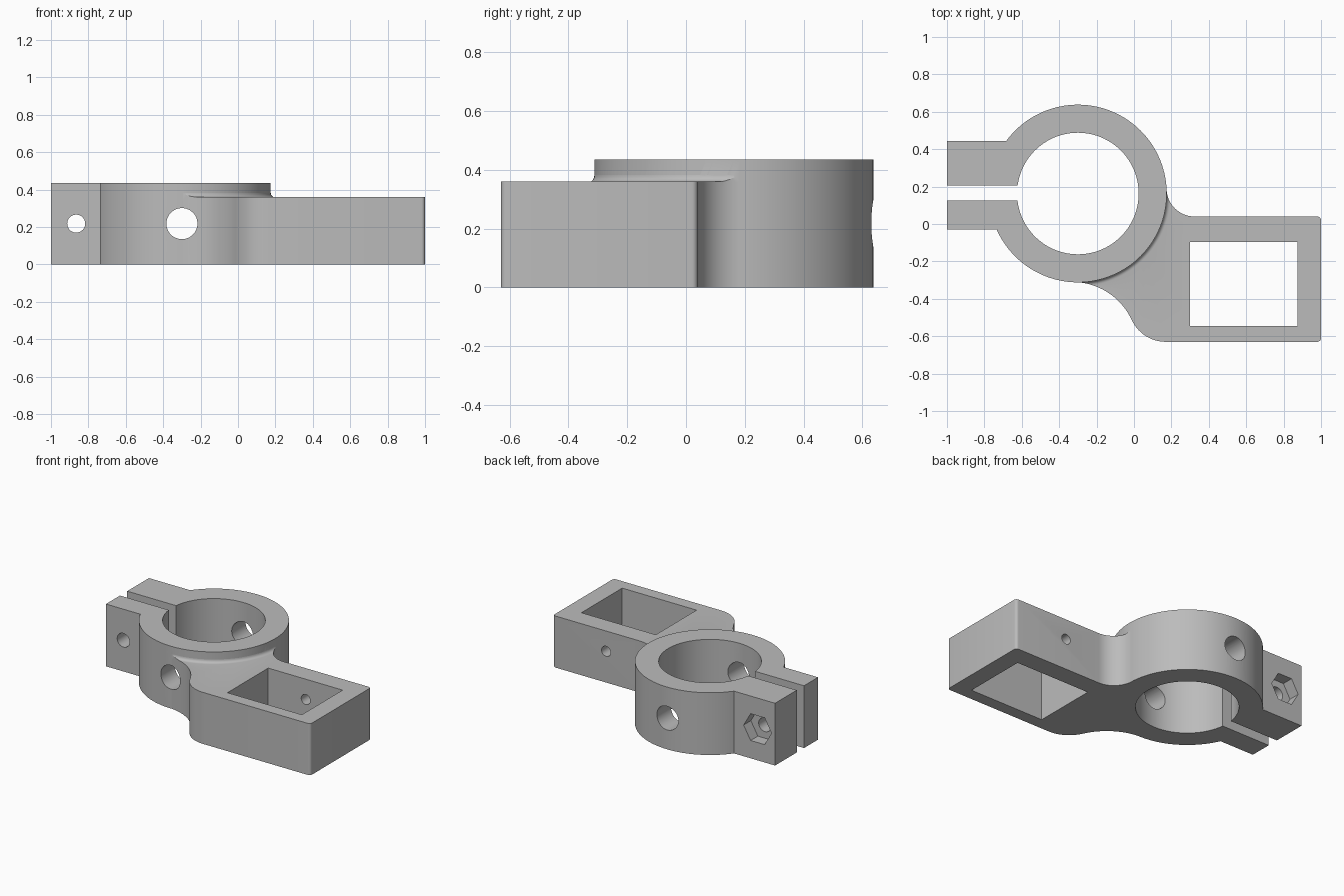
import bpy, bmesh
from math import cos, sin, pi, radians
from mathutils import Matrix, Vector

if "Cube" in bpy.data.objects:
    bpy.data.objects.remove(bpy.data.objects["Cube"], do_unlink=True)

grey = bpy.data.materials.new("plain_grey")
grey.use_nodes = True
GREY = (0.5, 0.5, 0.5, 1)
grey.diffuse_color = GREY
grey.node_tree.nodes["Principled BSDF"].inputs["Base Color"].default_value = GREY

CX, CY = -0.30, 0.163        # clamp centre
R, BORE = 0.475, 0.325       # clamp radii
TALL, LOW = 0.435, 0.36      # clamp and arm heights
MID = 0.218                  # height of all cross holes


def new_object(name, bm):
    bmesh.ops.recalc_face_normals(bm, faces=bm.faces)
    mesh = bpy.data.meshes.new(name)
    bm.to_mesh(mesh)
    bm.free()
    mesh.materials.append(grey)
    ob = bpy.data.objects.new(name, mesh)
    bpy.context.collection.objects.link(ob)
    return ob


def prism(name, outline, z0, z1):
    bm = bmesh.new()
    face = bm.faces.new([bm.verts.new((x, y, z0)) for x, y in outline])
    top = bmesh.ops.extrude_face_region(bm, geom=[face])["geom"]
    bmesh.ops.translate(bm, vec=(0, 0, z1 - z0),
                        verts=[v for v in top if isinstance(v, bmesh.types.BMVert)])
    return new_object(name, bm)


def box(name, x0, x1, y0, y1, z0, z1):
    return prism(name, [(x0, y0), (x1, y0), (x1, y1), (x0, y1)], z0, z1)


def arc(cx, cy, r, a0, a1, n):
    angles = [radians(a0 + (a1 - a0) * i / n) for i in range(n + 1)]
    return [(cx + r * cos(a), cy + r * sin(a)) for a in angles]


def disc(name, r, z0, z1):
    return prism(name, arc(CX, CY, r, 0, 360, 128)[:-1], z0, z1)


def cross_hole(name, x, r, y0, y1, sides=48):
    ob = prism(name, arc(0, 0, r, 0, 360, sides)[:-1], 0, y1 - y0)
    ob.data.transform(Matrix.Translation((x, y1, MID)) @ Matrix.Rotation(pi / 2, 4, "X"))
    return ob


def combine(target, other, operation):
    mod = target.modifiers.new(operation, "BOOLEAN")
    mod.operation, mod.solver, mod.object = operation, "EXACT", other
    bpy.context.view_layer.update()
    graph = bpy.context.evaluated_depsgraph_get()
    result = bpy.data.meshes.new_from_object(target.evaluated_get(graph))
    target.modifiers.clear()
    target.data = result
    bpy.data.objects.remove(other, do_unlink=True)


# Arm outline: rounded end, blends into the clamp on both sides
arm_outline = (
    arc(0.98, -0.61, 0.02, -90, 0, 5)
    + arc(0.98, 0.02, 0.02, 0, 90, 5)
    + arc(0.324, 0.19, 0.15, 270, 182.5, 16)
    + [(CX, CY)]
    + arc(-0.33, -0.66, 0.35, 88, 24.7, 20)
    + arc(0.17, -0.43, 0.20, 204.7, 270, 14)[1:]
)

# Solid clamp body, ears and arm
bracket = disc("clamp_bracket", R, 0, TALL)
combine(bracket, box("ears", -1, CX, -0.03, 0.445, 0, TALL), "UNION")
combine(bracket, prism("arm", arm_outline, 0, LOW), "UNION")

# Small fillet where the clamp rises out of the arm
F = 0.022
profile = [(R - 0.03, LOW - 0.02), (R + F, LOW - 0.02)]
profile += arc(R + F, LOW + F, F, 270, 180, 5) + [(R - 0.03, LOW + F)]
bm = bmesh.new()
loop = [bm.verts.new((CX + r, CY, z)) for r, z in profile]
edges = [bm.edges.new((a, b)) for a, b in zip(loop, loop[1:] + loop[:1])]
bmesh.ops.spin(bm, geom=loop + edges, cent=Vector((CX, CY, 0)), axis=(0, 0, 1),
               angle=2 * pi, steps=128)
bmesh.ops.remove_doubles(bm, verts=bm.verts, dist=0.0002)
fillet = new_object("fillet", bm)
combine(fillet, prism("fillet_limit", arm_outline, 0, 0.5), "INTERSECT")
combine(bracket, fillet, "UNION")

# Bore, clamp slot, arm window, cross holes and nut pocket
for cutter in (
    disc("bore", BORE, -0.1, 0.6),
    box("slot", -1.1, CX, 0.125, 0.205, -0.1, 0.6),
    box("window", 0.30, 0.875, -0.545, -0.095, -0.1, 0.6),
    cross_hole("clamp_holes", CX, 0.083, -0.5, 0.8),
    cross_hole("ear_bolt_hole", -0.865, 0.048, -0.2, 0.6),
    cross_hole("nut_pocket", -0.865, 0.108, 0.365, 0.6, 6),
    cross_hole("arm_screw_hole", 0.59, 0.035, -0.2, 0.2, 32),
):
    combine(bracket, cutter, "DIFFERENCE")

bpy.ops.object.select_all(action="DESELECT")
bpy.context.view_layer.objects.active = bracket
bracket.select_set(True)
bpy.ops.object.shade_smooth_by_angle(angle=radians(25))
